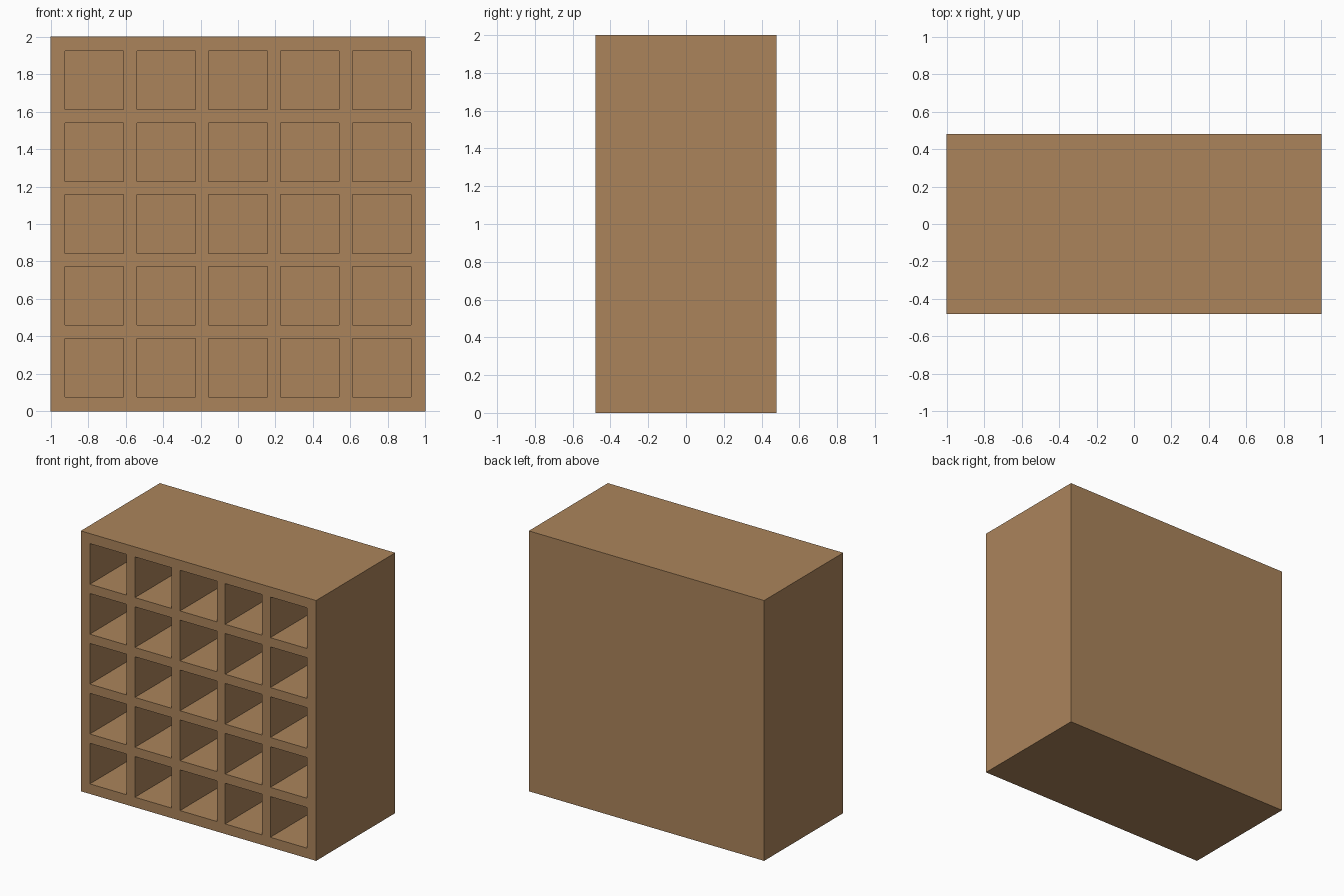
import bpy, bmesh

if "Cube" in bpy.data.objects:
    bpy.data.objects.remove(bpy.data.objects["Cube"])

W, D, H = 2.0, 0.96, 2.0      # overall size
FRAME = 0.077                 # outer panel thickness
SLAT = 0.071                  # inner divider thickness
BACK = 0.06                   # back panel thickness
N = 5                         # cells per side
CELL = (W - 2 * FRAME - (N - 1) * SLAT) / N
PITCH = CELL + SLAT

wood = bpy.data.materials.new("light_brown_wood")
wood.diffuse_color = (0.407, 0.231, 0.105, 1)
wood.use_nodes = True
wood.node_tree.nodes["Principled BSDF"].inputs["Base Color"].default_value = wood.diffuse_color


def panel(name, x0, x1, y0, y1, z0, z1):
    """Axis-aligned board given by its limits."""
    bm = bmesh.new()
    bmesh.ops.create_cube(bm, size=1)
    for v in bm.verts:
        v.co.x = x1 if v.co.x > 0 else x0
        v.co.y = y1 if v.co.y > 0 else y0
        v.co.z = z1 if v.co.z > 0 else z0
    me = bpy.data.meshes.new(name)
    bm.to_mesh(me)
    bm.free()
    me.materials.append(wood)
    ob = bpy.data.objects.new(name, me)
    bpy.context.collection.objects.link(ob)


front, back, inner = -D / 2, D / 2, D / 2 - BACK
left, right = -W / 2 + FRAME, W / 2 - FRAME

# Outer case
panel("left_side", -W / 2, left, front, back, 0, H)
panel("right_side", right, W / 2, front, back, 0, H)
panel("bottom_panel", left, right, front, inner, 0, FRAME)
panel("top_panel", left, right, front, inner, H - FRAME, H)
panel("back_panel", left, right, inner, back, 0, H)

# Upright dividers
for i in range(1, N):
    x = left + i * PITCH
    panel(f"divider_{i}", x - SLAT, x, front, inner, FRAME, H - FRAME)

# Shelves between the dividers
for j in range(1, N):
    z = FRAME + j * PITCH
    for i in range(N):
        x = left + i * PITCH
        panel(f"shelf_{j}_{i + 1}", x, x + CELL, front, inner, z - SLAT, z)
